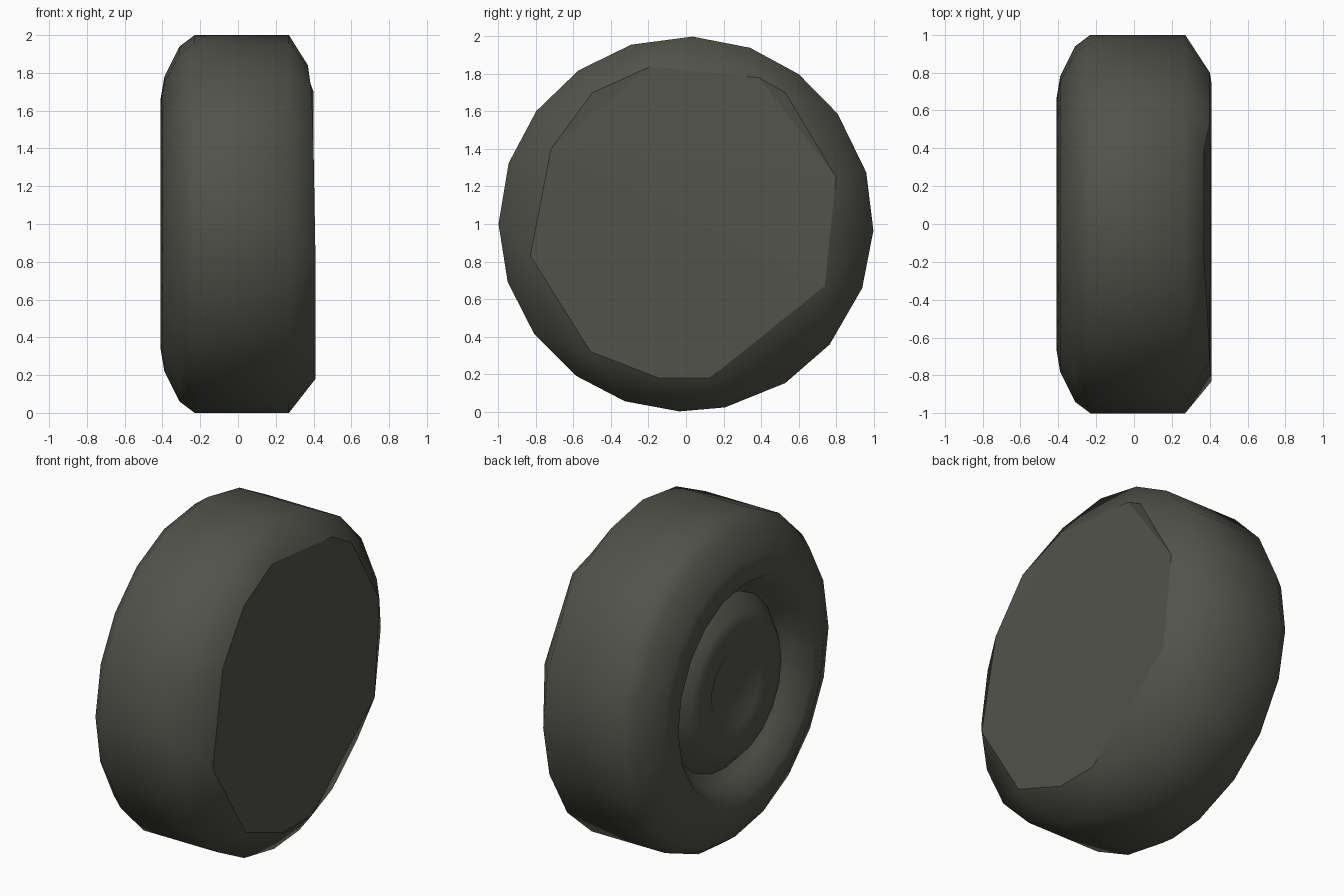
import bpy, bmesh, math

if "Cube" in bpy.data.objects:
    bpy.data.objects.remove(bpy.data.objects["Cube"])

# Slightly uneven spacing of the tyre's twenty sides, in degrees from the top
ANGLES = [2, 20, 37, 54, 74, 92, 110, 130, 148, 168,
          182, 199, 216, 234, 252, 270, 289, 307, 325, 343]
SIDES = len(ANGLES)

rubber = bpy.data.materials.new("dark_olive_grey")
rubber.diffuse_color = (0.085, 0.085, 0.072, 1)
rubber.use_nodes = True
rubber.node_tree.nodes["Principled BSDF"].inputs["Base Color"].default_value = rubber.diffuse_color


def ring(bm, x, r):
    """Ring of vertices around the wheel axle (x axis)."""
    return [bm.verts.new((x, r * math.sin(a), 1 + r * math.cos(a)))
            for a in map(math.radians, ANGLES)]


def skin(bm, rings):
    """Join neighbouring rings with quads."""
    for a, b in zip(rings, rings[1:]):
        for i in range(SIDES):
            j = (i + 1) % SIDES
            bm.faces.new((a[i], a[j], b[j], b[i]))


def finish(bm, name):
    me = bpy.data.meshes.new(name)
    bm.to_mesh(me)
    bm.free()
    me.materials.append(rubber)
    ob = bpy.data.objects.new(name, me)
    bpy.context.collection.objects.link(ob)
    return ob


# Tyre: tread, rounded outer shoulder, sidewall and lip into the dish
bm = bmesh.new()
rings = [ring(bm, x, r) for x, r in [
    (0.27, 1.0), (-0.23, 1.0), (-0.31, 0.94), (-0.39, 0.78),
    (-0.41, 0.66), (-0.29, 0.58), (-0.25, 0.53)]]
skin(bm, rings)

# Irregular flat back plate (x, y, z), joined to the tread by a bevel
outline = [(0.37, -0.19, 1.84), (0.37, 0.39, 1.78), (0.40, 0.53, 1.70),
           (0.40, 0.80, 1.25), (0.41, 0.74, 0.67), (0.41, 0.13, 0.18),
           (0.41, -0.15, 0.18), (0.41, -0.51, 0.32), (0.41, -0.83, 0.83),
           (0.40, -0.72, 1.40), (0.39, -0.50, 1.70)]
plate = [bm.verts.new(p) for p in outline]
plate_edges = [bm.edges.new((plate[i - 1], plate[i])) for i in range(len(plate))]
tread_edges = [bm.edges.get((rings[0][i - 1], rings[0][i])) for i in range(SIDES)]
bmesh.ops.bridge_loops(bm, edges=plate_edges + tread_edges)
for f in bm.faces:
    f.smooth = True
cap = bm.faces.new(plate)
for e in plate_edges:
    e.smooth = False
bmesh.ops.recalc_face_normals(bm, faces=bm.faces)
if cap.normal.x < 0:
    bmesh.ops.reverse_faces(bm, faces=bm.faces)
bmesh.ops.triangulate(bm, faces=[cap])
finish(bm, "tyre")

# Hub: raised cone inside the dish, with a small dimple and centre bump
bm = bmesh.new()
rings = [ring(bm, x, r) for x, r in [
    (-0.25, 0.53), (-0.34, 0.44), (-0.36, 0.37), (-0.34, 0.24),
    (-0.29, 0.15), (-0.31, 0.07)]]
skin(bm, rings)
bm.faces.new(rings[-1])
bmesh.ops.recalc_face_normals(bm, faces=bm.faces)
bm.normal_update()
if sum(f.normal.x * f.calc_area() for f in bm.faces) > 0:
    bmesh.ops.reverse_faces(bm, faces=bm.faces)
for f in bm.faces:
    f.smooth = True
finish(bm, "hub")
